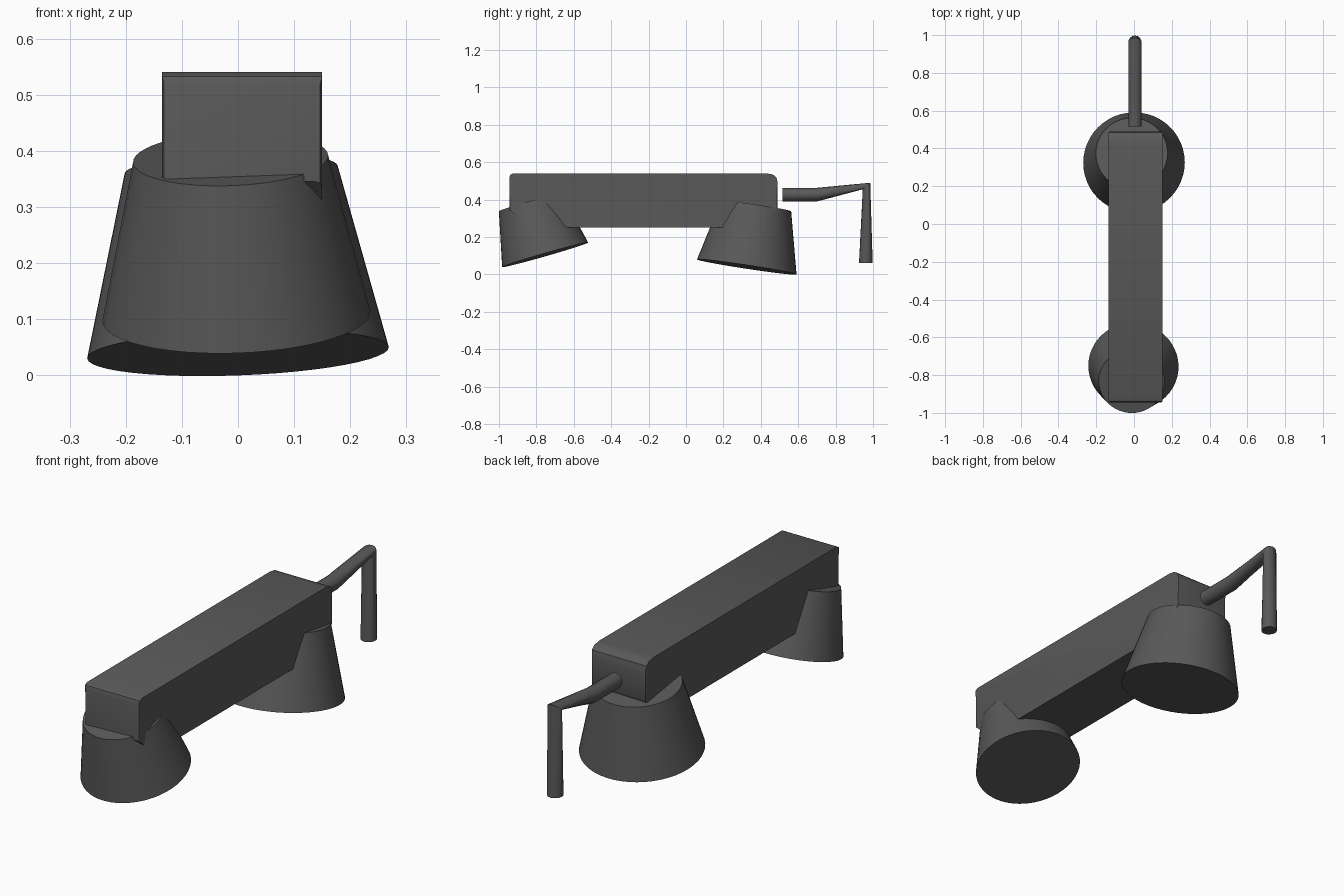
import bpy, bmesh, math
from mathutils import Vector

if "Cube" in bpy.data.objects:
    bpy.data.objects.remove(bpy.data.objects["Cube"])

grey = bpy.data.materials.new("dark grey")
grey.diffuse_color = (0.1, 0.1, 0.1, 1)
grey.use_nodes = True
grey.node_tree.nodes["Principled BSDF"].inputs["Base Color"].default_value = grey.diffuse_color


def finish(bm, name, angle):
    bmesh.ops.recalc_face_normals(bm, faces=bm.faces)
    mesh = bpy.data.meshes.new(name)
    bm.to_mesh(mesh)
    bm.free()
    mesh.materials.append(grey)
    ob = bpy.data.objects.new(name, mesh)
    bpy.context.collection.objects.link(ob)
    bpy.ops.object.select_all(action='DESELECT')
    ob.select_set(True)
    bpy.context.view_layer.objects.active = ob
    bpy.ops.object.shade_smooth_by_angle(angle=math.radians(angle))
    return ob


def loft(rings, name):
    """Skin a list of rings of points and cap both ends."""
    bm = bmesh.new()
    vs = [[bm.verts.new(p) for p in ring] for ring in rings]
    n = len(vs[0])
    for a, b in zip(vs, vs[1:]):
        for i in range(n):
            j = (i + 1) % n
            bm.faces.new((a[i], a[j], b[j], b[i]))
    bm.faces.new(vs[0])
    bm.faces.new(vs[-1])
    return finish(bm, name, 40)


def ring(centre, u, v, n):
    return [centre + u * math.cos(2 * math.pi * i / n) + v * math.sin(2 * math.pi * i / n)
            for i in range(n)]


def cup(name, base, axis, height, r_base, r_top):
    axis = Vector(axis).normalized()
    u = Vector((0, 1, 0)).cross(axis).normalized()
    v = axis.cross(u)
    base = Vector(base)
    loft([ring(base + axis * height * t, u * r, v * r, 48)
          for t, r in ((0, r_base), (1, r_top))], name)


# Tilted mouthpiece and earpiece cups
cup("front_cup", (-0.003, -0.753, 0.105), (-0.035, -0.275, 0.961), 0.292, 0.239, 0.174)
cup("back_cup", (0, 0.325, 0.04), (-0.037, 0.15, 0.989), 0.33, 0.269, 0.19)

# Handle: side profile extruded across the width
profile = [(-0.945, 0.345), (-0.945, 0.515), (-0.94, 0.532), (-0.925, 0.54),
           (0.43, 0.54), (0.465, 0.534), (0.484, 0.518), (0.49, 0.49),
           (0.49, 0.36), (0.43, 0.25), (-0.84, 0.25)]
bm = bmesh.new()
face = bm.faces.new([bm.verts.new((-0.135, y, z)) for y, z in profile])
ext = bmesh.ops.extrude_face_region(bm, geom=[face])
bmesh.ops.translate(bm, vec=(0.285, 0, 0),
                    verts=[g for g in ext['geom'] if isinstance(g, bmesh.types.BMVert)])
# Soften the upright corners at both ends
ends = [e for e in bm.edges
        if abs(e.verts[0].co.x - e.verts[1].co.x) < 1e-5
        and all(v.co.y < -0.944 or v.co.y > 0.489 for v in e.verts)]
bmesh.ops.bevel(bm, geom=ends, offset=0.012, segments=2, profile=0.5, affect='EDGES')
finish(bm, "handle", 35)

# Bent cord: each ring is given by its two extreme points in the side plane
rings = []
for a, b in (((0.515, 0.39), (0.515, 0.462)), ((0.70, 0.39), (0.69, 0.462)),
             ((0.945, 0.455), (0.985, 0.49)), ((0.925, 0.06), (0.998, 0.06))):
    p, q = Vector((0.005, *a)), Vector((0.005, *b))
    rings.append(ring((p + q) / 2, Vector((0.035, 0, 0)), (q - p) / 2, 16))
loft(rings, "cord")
